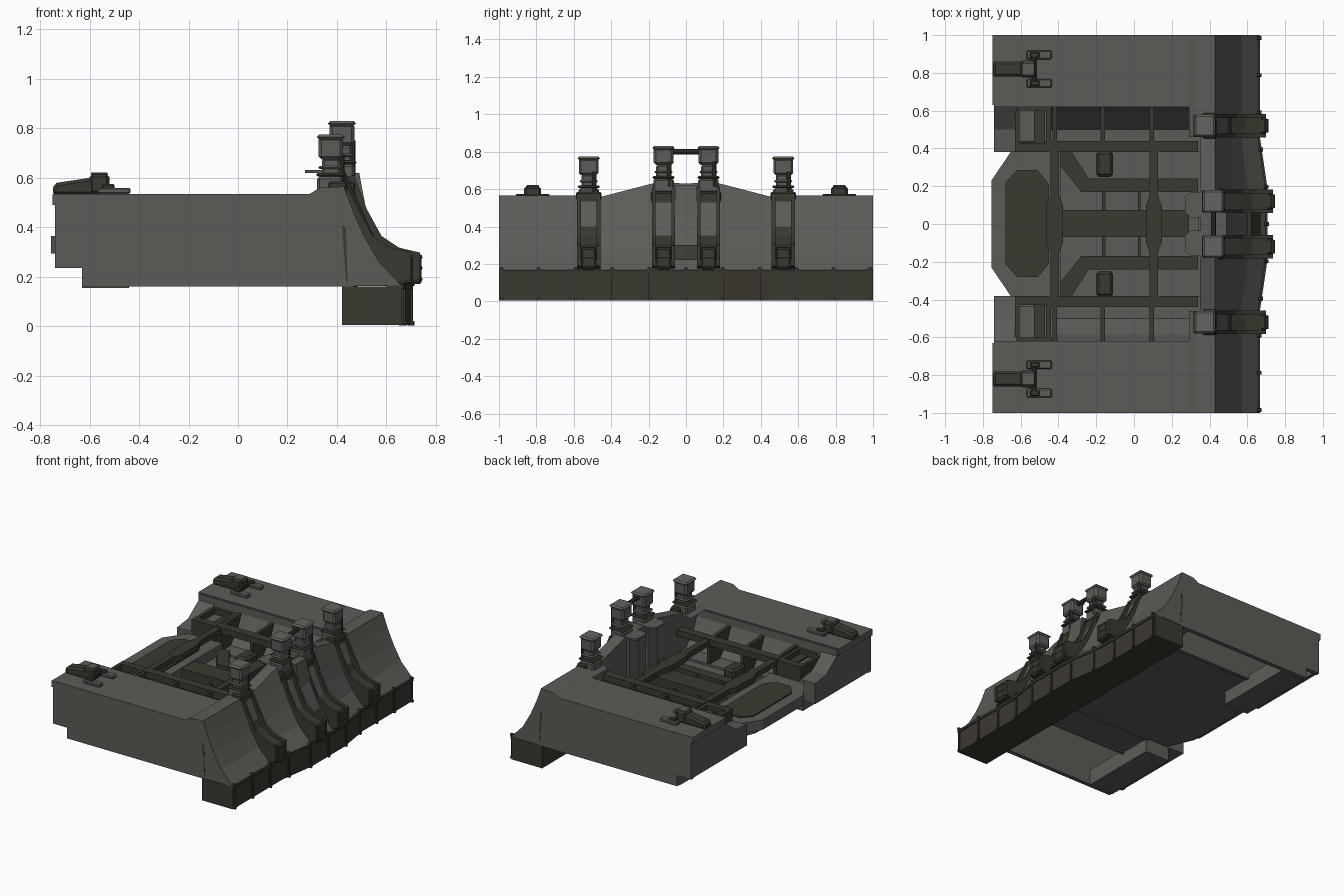
import bpy, bmesh, math
from mathutils import Vector

if "Cube" in bpy.data.objects:
    bpy.data.objects.remove(bpy.data.objects["Cube"])


def material(name, rgb):
    m = bpy.data.materials.new(name)
    m.diffuse_color = (*rgb, 1)
    m.use_nodes = True
    m.node_tree.nodes["Principled BSDF"].inputs["Base Color"].default_value = m.diffuse_color
    return m


GRAY = material("warm gray", (0.105, 0.105, 0.095))
OLIVE = material("dark olive", (0.042, 0.040, 0.029))
STEEL = material("light steel", (0.125, 0.125, 0.112))


def finish(name, bm, mat, bevel=0):
    bmesh.ops.recalc_face_normals(bm, faces=bm.faces)
    me = bpy.data.meshes.new(name)
    bm.to_mesh(me)
    bm.free()
    me.materials.append(mat)
    ob = bpy.data.objects.new(name, me)
    bpy.context.collection.objects.link(ob)
    if bevel:
        b = ob.modifiers.new("bevel", 'BEVEL')
        b.width = bevel
        b.segments = 1
    return ob


def loft(name, rings, mat, bevel=0):
    """Solid through a list of equal-length rings of points."""
    bm = bmesh.new()
    vs = [[bm.verts.new(p) for p in r] for r in rings]
    n = len(rings[0])
    for a, b in zip(vs, vs[1:]):
        for i in range(n):
            bm.faces.new((a[i], a[(i + 1) % n], b[(i + 1) % n], b[i]))
    bm.faces.new(vs[0])
    bm.faces.new(vs[-1])
    return finish(name, bm, mat, bevel)


def box(name, x0, x1, y0, y1, z0, z1, mat, bevel=0):
    ring = lambda z: [(x0, y0, z), (x1, y0, z), (x1, y1, z), (x0, y1, z)]
    return loft(name, [ring(z0), ring(z1)], mat, bevel)


def side_prism(name, xz, y0, y1, mat, bevel=0):
    return loft(name, [[(x, y, z) for x, z in xz] for y in (y0, y1)], mat, bevel)


def cross_prism(name, yz, x0, x1, mat):
    return loft(name, [[(x, y, z) for y, z in yz] for x in (x0, x1)], mat)


def plate(name, xy, z0, z1, mat):
    return loft(name, [[(x, y, z) for x, y in xy] for z in (z0, z1)], mat)


def sbox(name, s, x0, x1, y0, y1, z0, z1, mat, bevel=0):
    return box(name, x0, x1, s * y0, s * y1, z0, z1, mat, bevel)


def tube(name, a, b, r, mat, sides=10):
    a, b = Vector(a), Vector(b)
    bm = bmesh.new()
    bmesh.ops.create_cone(bm, cap_ends=True, segments=sides, radius1=r, radius2=r, depth=(b - a).length)
    bmesh.ops.rotate(bm, verts=bm.verts, matrix=Vector((0, 0, 1)).rotation_difference(b - a).to_matrix())
    bmesh.ops.translate(bm, verts=bm.verts, vec=(a + b) / 2)
    return finish(name, bm, mat)


# Concave front wall, bulging forward and up in the middle
STATIONS = [(-1, 0, 0), (-.45, 0, 0), (-.18, .04, .07), (.18, .04, .07), (.45, 0, 0), (1, 0, 0)]
rings = []
for y, dx, dz in STATIONS:
    rings.append([(x + dx * k, y, z + dz * h) for x, z, k, h in (
        (.35, .16, 0, 0), (.35, .56, 0, 1), (.43, .56, 0, 1), (.465, .465, .4, .7),
        (.51, .365, .6, .4), (.57, .26, .8, .1), (.66, .165, 1, 0))])
loft("front_wall", rings, GRAY)
# Lower dark beam following the same bulge
loft("lower_beam", [[(.42, y, .005), (.42, y, .16), (.66 + dx, y, .16), (.66 + dx, y, .005)]
                    for y, dx, dz in STATIONS], OLIVE)
loft("lower_beam_top_rail", [[(.60 + dx, y, .150), (.60 + dx, y, .168), (.668 + dx, y, .168), (.668 + dx, y, .150)]
                             for y, dx, dz in STATIONS], OLIVE)


def beam_x(y):
    t = min(1, max(0, (.45 - abs(y)) / .27))
    return .66 + .04 * t


for i in range(11):
    y = -.985 + i * .197
    x = beam_x(y)
    box("beam_seam", x - .01, x + .008, y - .005, y + .005, .01, .165, OLIVE)
    for z in (.012, .172):
        tube("beam_bolt", (x - .01, y, z), (x + .014, y, z), .010, OLIVE, 6)

# Panel and sill between the two middle ribs
side_prism("centre_panel", [(.34, .62), (.49, .62), (.52, .46), (.60, .30), (.55, .25), (.36, .3)], -.06, .06, GRAY)
side_prism("centre_sill", [(.5, .22), (.5, .30), (.62, .30), (.67, .22)], -.062, .062, OLIVE)

# Curved ribs: channel with two raised flanges, and a foot
RIB = [(.47, .61), (.52, .475), (.58, .365), (.65, .318), (.735, .298)]
for yc, dx, zt in ((-.52, -.035, -.03), (-.12, 0, 0), (.12, 0, 0), (.52, -.035, -.03)):
    outer = [(x + dx, z + (zt if i == 0 else 0)) for i, (x, z) in enumerate(RIB)]
    foot = [(.735 + dx, .19), (.66 + dx, .165), (.5, .2), (.42, .4), (.38, .60 + zt)]
    inner = [(x - .025, z - .012) for x, z in outer]
    side_prism("rib_channel", inner + foot, yc - .05, yc + .05, OLIVE)
    for s in (-1, 1):
        side_prism("rib_flange", outer + foot, yc + s * .042, yc + s * .062, OLIVE)
    box("rib_foot", .66 + dx, .742 + dx, yc - .04, yc + .04, .17, .285, OLIVE, .008)
    for z in (.19, .235, .28):
        tube("rib_foot_pin", (.735 + dx, yc - .035, z), (.735 + dx, yc + .035, z), .011, OLIVE, 8)
    box("rib_head", .40 + dx, .475 + dx, yc - .068, yc + .068, .52, .585, OLIVE, .008)

# Stacked posts on top of the ribs
for yc, xc, zb, ztop in ((-.52, .375, .56, .775), (-.12, .42, .61, .83), (.12, .42, .61, .83), (.52, .375, .56, .775)):
    h = ztop - zb
    box("post_base", xc - .055, xc + .05, yc - .055, yc + .055, zb - .03, zb + .045, GRAY, .01)
    box("post_collar", xc - .06, xc + .06, yc - .06, yc + .06, zb + .045, zb + .06, OLIVE, .01)
    box("post_neck", xc - .035, xc + .04, yc - .04, yc + .04, zb + .05, zb + .12, GRAY, .01)
    box("post_shoulder", xc - .05, xc + .05, yc - .05, yc + .05, zb + .075, zb + .088, STEEL, .01)
    box("post_head", xc - .05, xc + .05, yc - .053, yc + .053, ztop - .10, ztop - .01, GRAY, .012)
    box("post_cap", xc - .057, xc + .057, yc - .06, yc + .06, ztop - .02, ztop, STEEL, .012)
    tube("post_rod", (xc + .043, yc + .03, zb), (xc + .043, yc + .03, ztop - .08), .012, OLIVE, 8)
tube("post_link", (.42, -.07, .80), (.42, .07, .80), .014, OLIVE)
for s in (-1, 1):
    plate("post_shelf", [(.27, s * .06), (.30, s * .035), (.43, s * .035), (.43, s * .17), (.30, s * .17), (.27, s * .145)],
          .62, .632, GRAY)
    sbox("shelf_support", s, .33, .37, .05, .16, .30, .62, GRAY)

for s in (-1, 1):
    # Side fenders: top, outer skirt, inner wall, rear plate, lip
    sbox("fender_top", s, -.75, .40, .63, 1, .49, .535, GRAY)
    side_prism("fender_skirt", [(-.74, .535), (-.74, .235), (-.63, .235), (-.63, .16), (.40, .16), (.40, .535)],
               s * .97, s, GRAY)
    sbox("fender_inner_wall", s, -.74, .36, .62, .645, .24, .53, GRAY)
    sbox("fender_rear", s, -.74, -.715, .63, .99, .24, .50, GRAY)
    side_prism("front_lip", [(.29, .535), (.33, .56), (.43, .565), (.43, .535)], s * .46, s * 1.0, GRAY)
    side_prism("skirt_slot", [(.42, .41), (.436, .40), (.443, .18), (.437, .18)], s * .99, s * 1.001, OLIVE)
    # Sloped tub side and stepped rear block
    cross_prism("tub_side", [(s * .63, .25), (s * .63, .50), (s * .585, .40), (s * .50, .30), (s * .38, .30), (s * .38, .25)],
                -.44, .35, GRAY)
    cross_prism("rear_block", [(s * .64, .24), (s * .64, .50), (s * .50, .40), (s * .38, .385), (s * .38, .24)],
                -.74, -.62, GRAY)
    # Rear crate, open frame with a dark band
    sbox("under_box", s, -.63, -.44, .40, .97, .155, .27, GRAY)
    sbox("rear_crate", s, -.62, -.45, .43, .61, .27, .43, GRAY, .008)
    sbox("rear_crate_band", s, -.53, -.47, .43, .61, .40, .44, OLIVE)
    for a, b, c, d in ((-.63, -.605, .41, .63), (-.465, -.44, .41, .63), (-.63, -.44, .38, .43), (-.63, -.44, .60, .63)):
        sbox("crate_frame", s, a, b, c, d, .27, .47, OLIVE)
    # Long frame rails and pocket gussets
    sbox("frame_rail", s, -.44, .34, .38, .44, .43, .475, OLIVE)
    for x in (-.42, -.165, .095):
        cross_prism("pocket_gusset", [(s * .385, .30), (s * .385, .47), (s * .63, .48), (s * .60, .40), (s * .50, .30)],
                    x - .012, x + .012, OLIVE)
    # Floor beams with angled ends and small blocks
    plate("floor_beam", [(.34, s * .17), (.34, s * .24), (-.24, s * .24), (-.33, s * .38), (-.39, s * .38),
                         (-.39, s * .31), (-.28, s * .17)], .28, .33, OLIVE)
    sbox("floor_block", s, -.20, -.11, .25, .385, .28, .38, OLIVE, .015)
    sbox("floor_strut", s, .02, .035, .06, .20, .28, .32, OLIVE)
    sbox("floor_strut", s, -.17, -.15, .06, .20, .28, .32, OLIVE)
    # Rear latch on the fender
    y = s * .82
    side_prism("latch_arm", [(-.75, .53), (-.745, .578), (-.60, .60), (-.56, .60), (-.56, .53)], y - .04, y + .04, OLIVE, .012)
    box("latch_body", -.60, -.52, y - .045, y + .045, .535, .615, OLIVE, .012)
    box("latch_cap", -.595, -.525, y - .035, y + .035, .61, .622, GRAY, .005)
    tube("latch_pin", (-.53, y - .085, .56), (-.53, y + .085, .56), .014, OLIVE)
    for t in (-1, 1):
        box("latch_foot", -.57, -.435, y + t * .075 - .023, y + t * .075 + .023, .535, .56, GRAY, .006)
        box("latch_ear", -.55, -.50, y + t * .075 - .015, y + t * .075 + .015, .555, .575, OLIVE, .005)

# Central floor and rear platform with dark octagon
box("tub_floor", -.45, .36, -.40, .40, .24, .285, GRAY)
plate("rear_platform", [(-.755, -.23), (-.755, .23), (-.65, .385), (-.39, .385), (-.39, -.385), (-.65, -.385)],
      .295, .365, GRAY)
plate("platform_base", [(-.68, -.2), (-.68, .2), (-.6, .38), (-.42, .38), (-.42, -.38), (-.6, -.38)], .24, .30, GRAY)
plate("platform_octagon", [(-.68, -.21), (-.68, .22), (-.62, .285), (-.51, .285), (-.45, .21),
                           (-.45, -.21), (-.51, -.28), (-.62, -.28)], .36, .373, OLIVE)
# Centre spine and cross bars with widened middles
box("centre_spine", -.42, .29, -.07, .075, .28, .36, OLIVE)
for x, w in ((-.42, .045), (.105, .042)):
    n = .022
    plate("cross_bar", [(x - n, -.40), (x - n, -.15), (x - w, -.10), (x - w, .10), (x - n, .15), (x - n, .40),
                        (x + n, .40), (x + n, .15), (x + w, .10), (x + w, -.10), (x + n, -.15), (x + n, -.40)],
          .43, .47, OLIVE)
